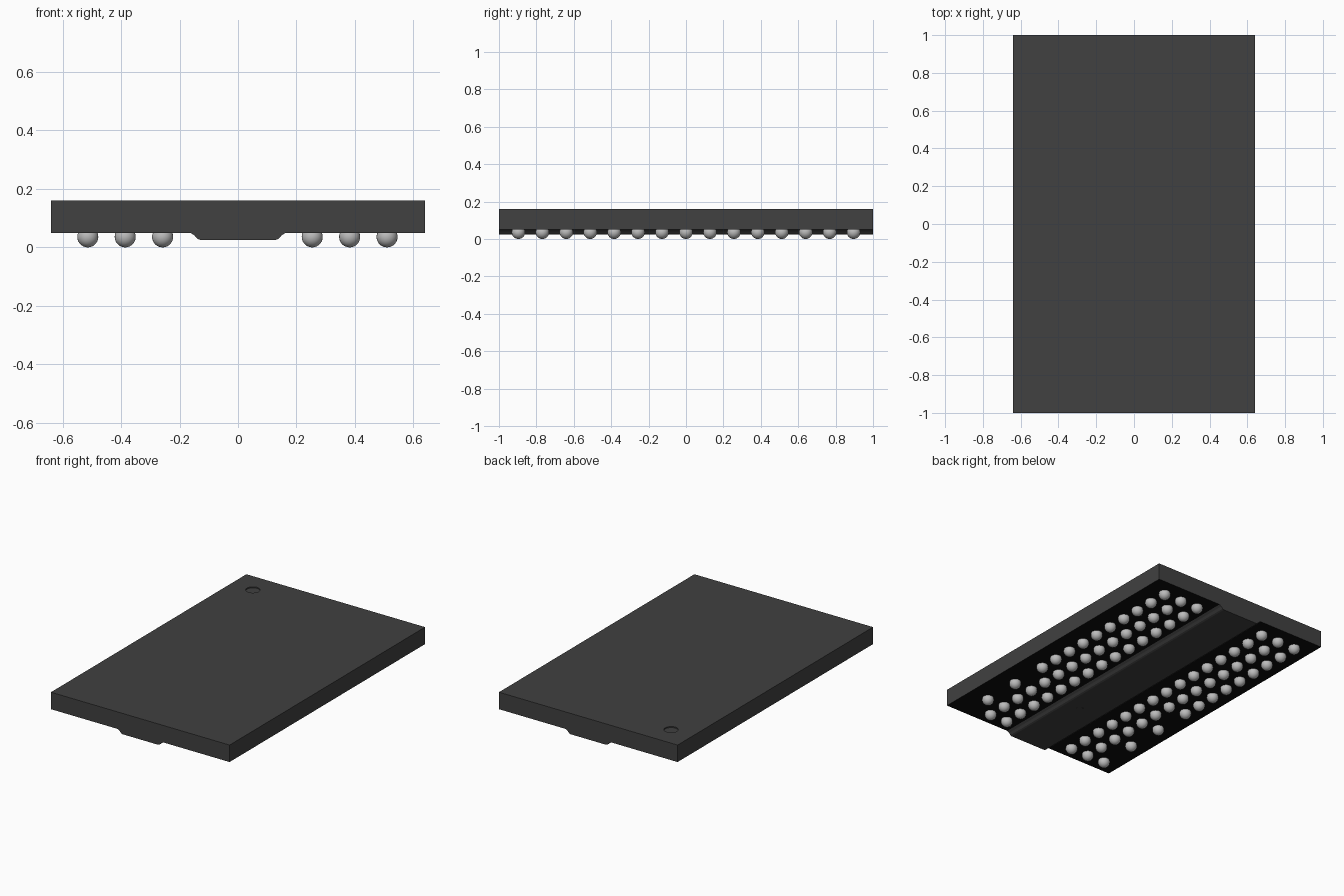
import bpy
import bmesh
from mathutils import Matrix

cube = bpy.data.objects.get("Cube")
if cube:
    bpy.data.objects.remove(cube, do_unlink=True)


def material(name, value, rough):
    mat = bpy.data.materials.new(name)
    mat.use_nodes = True
    color = (value, value, value, 1)
    mat.diffuse_color = color
    mat.roughness = rough
    bsdf = mat.node_tree.nodes["Principled BSDF"]
    bsdf.inputs["Base Color"].default_value = color
    bsdf.inputs["Roughness"].default_value = rough
    return mat


resin = material("dark grey resin", 0.052, 0.7)
mask = material("black substrate", 0.004, 0.7)
solder = material("solder grey", 0.5, 0.5)


def finish(bm, name, *mats):
    mesh = bpy.data.meshes.new(name)
    bm.to_mesh(mesh)
    bm.free()
    for mat in mats:
        mesh.materials.append(mat)
    obj = bpy.data.objects.new(name, mesh)
    bpy.context.collection.objects.link(obj)
    return obj


def disc(name, x, y, z, radius, depth, *mats):
    bm = bmesh.new()
    bmesh.ops.create_cone(bm, cap_ends=True, segments=32, radius1=radius,
                          radius2=radius, depth=depth,
                          matrix=Matrix.Translation((x, y, z)))
    return finish(bm, name, *mats)


# Package body: half profile mirrored, then extruded front to back
BASE, TOP = 0.05, 0.16
half = [(0.128, 0.025), (0.138, 0.029), (0.149, 0.041), (0.163, BASE),
        (0.64, BASE), (0.64, TOP)]
profile = half + [(-x, z) for x, z in reversed(half)]
bm = bmesh.new()
front = bm.faces.new([bm.verts.new((x, -1, z)) for x, z in profile])
moved = bmesh.ops.extrude_face_region(bm, geom=[front], use_keep_orig=True)
bmesh.ops.translate(bm, vec=(0, 2, 0),
                    verts=[g for g in moved["geom"] if isinstance(g, bmesh.types.BMVert)])
bmesh.ops.recalc_face_normals(bm, faces=bm.faces)
for face in bm.faces:
    # The flat underside beside the centre ridge is bare substrate
    if face.normal.z < -0.99 and face.calc_center_median().z > BASE - 0.005:
        face.material_index = 1
body = finish(bm, "package_body", resin, mask)

# Shallow round dimple marking the first contact
cutter = disc("dimple_cutter", -0.485, 0.845, TOP, 0.042, 0.014)
cutter.hide_render = True
cut = body.modifiers.new("dimple", 'BOOLEAN')
cut.operation = 'DIFFERENCE'
cut.solver = 'EXACT'
cut.object = cutter
bpy.context.view_layer.objects.active = body
bpy.ops.object.modifier_apply(modifier=cut.name)
bpy.data.objects.remove(cutter, do_unlink=True)

# Moulding mark on the ridge
disc("moulding_mark", 0.02, -0.49, 0.025, 0.03, 0.001, resin)

# Solder balls: two banks of three columns, with gaps in the outer columns
PITCH, RADIUS = 0.128, 0.036
gaps = {-4: (5, 3, 1), 4: (4, 2, 0)}
bm = bmesh.new()
for column in (-4, -3, -2, 2, 3, 4):
    for row in range(15):
        if row in gaps.get(column, ()):
            continue
        place = Matrix.Translation((column * PITCH - 0.002, (row - 7) * PITCH, RADIUS))
        bmesh.ops.create_uvsphere(bm, u_segments=24, v_segments=14,
                                  radius=RADIUS, matrix=place)
for face in bm.faces:
    face.smooth = True
finish(bm, "solder_balls", solder)
